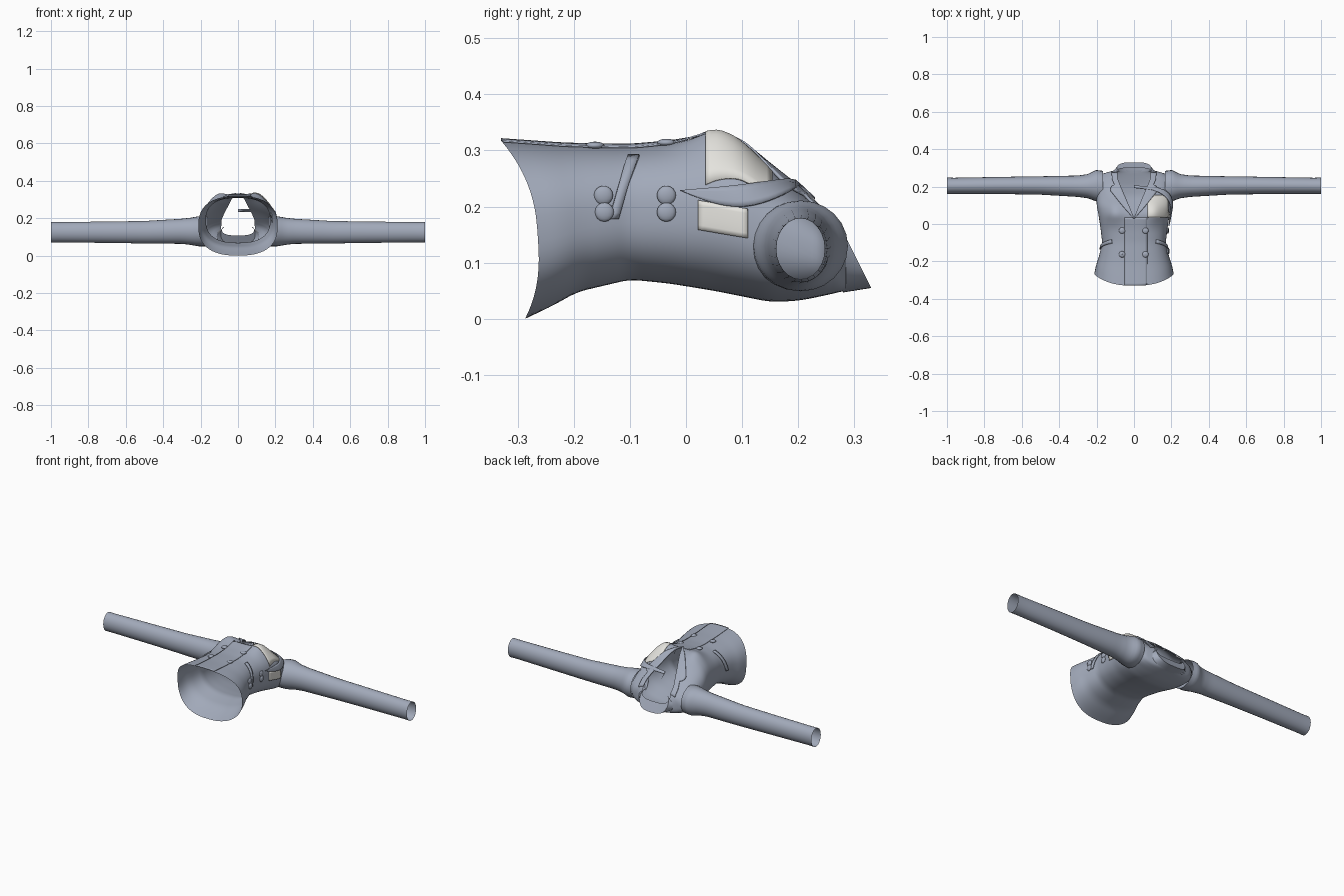
import bpy, bmesh, math
from mathutils import Vector

if "Cube" in bpy.data.objects:
    bpy.data.objects.remove(bpy.data.objects["Cube"])


def material(name, rgb):
    m = bpy.data.materials.new(name)
    m.diffuse_color = (*rgb, 1)
    m.use_nodes = True
    m.node_tree.nodes["Principled BSDF"].inputs["Base Color"].default_value = m.diffuse_color
    return m


CLOTH = material("blue grey cloth", (0.36, 0.40, 0.49))
WHITE = material("off white patch", (0.78, 0.77, 0.73))
P = 0.8  # squareness of the torso cross-section

# Torso sections: y, half width, back z, front z
TORSO = [(-.30, .212, .0, .318), (-.25, .204, .022, .314), (-.2, .19, .048, .31),
         (-.1, .17, .07, .308), (-.03, .178, .063, .314), (.05, .19, .05, .327),
         (.1, .2, .04, .31), (.15, .2, .03, .27), (.2, .2, .032, .233),
         (.25, .195, .042, .187), (.27, .165, .047, .17), (.285, .112, .05, .155)]
NECK = [(.03, 0), (.24, .088), (.285, .09)]
LAPEL = [(.03, .006), (.1, .035), (.18, .065), (.2, .05), (.21, .03), (.275, .03)]


def lerp(table, y, i=1, extend=False):
    if not extend:
        y = min(max(y, table[0][0]), table[-1][0])
    k = 0
    while k < len(table) - 2 and y > table[k + 1][0]:
        k += 1
    a, b = table[k], table[k + 1]
    return a[i] + (b[i] - a[i]) * (y - a[0]) / (b[0] - a[0])


def section(y):
    offsets = (-.016, -.008, 0, .008, .016)
    if y > .265:
        offsets = (0,)
    w, lo, hi = (sum(lerp(TORSO, y + o, i, True) for o in offsets) / len(offsets)
                 for i in (1, 2, 3))
    return w, (lo + hi) / 2, (hi - lo) / 2


def power(v):
    return math.copysign(abs(v) ** P, v)


def surface(phi, y, off=0.0):
    """Point on the torso; phi is measured from the chest centre."""
    w, zc, h = section(y)
    c = math.cos(phi)
    x, z = w * power(math.sin(phi)), zc + h * power(c)
    n = Vector((x / w ** 2, 0, (z - zc) / h ** 2)).normalized()
    if c > 0:  # chest fullness
        z += .02 * math.exp(-((abs(x) - .105) / .045) ** 2 - ((y - .06) / .06) ** 2)
    t = min(max((-.1 - y) / .2, 0), 1)  # curved hem
    return Vector((x, y + t * (.035 - .0215 * c - .0435 * c * c), z)) + n * off


def phi_x(x, y):
    r = min(abs(x) / section(y)[0], 1)
    return math.copysign(math.asin(r ** (1 / P)), x)


def phi_z(z, y):
    _, zc, h = section(y)
    r = min(max((z - zc) / h, -1), 1)
    return math.acos(math.copysign(abs(r) ** (1 / P), r))


def grid(name, fn, nu, nv, mat=CLOTH, thick=0, wrap=False, angle=40):
    """Surface through fn(u, v) for u, v in 0..1; wrap closes it along u."""
    bm = bmesh.new()
    cols = nu if wrap else nu + 1
    vs = [[bm.verts.new(fn(i / nu, j / nv)) for i in range(cols)] for j in range(nv + 1)]
    for j in range(nv):
        for i in range(nu):
            k = (i + 1) % cols
            bm.faces.new((vs[j][i], vs[j][k], vs[j + 1][k], vs[j + 1][i]))
    bmesh.ops.recalc_face_normals(bm, faces=bm.faces)
    me = bpy.data.meshes.new(name)
    bm.to_mesh(me)
    bm.free()
    ob = bpy.data.objects.new(name, me)
    bpy.context.collection.objects.link(ob)
    me.materials.append(mat)
    if thick:
        s = ob.modifiers.new("thickness", 'SOLIDIFY')
        s.thickness, s.offset = thick, 0
    bpy.ops.object.select_all(action='DESELECT')
    bpy.context.view_layer.objects.active = ob
    ob.select_set(True)
    bpy.ops.object.shade_smooth_by_angle(angle=math.radians(angle))
    return ob


# Torso shell, open at the hem and along the V neck
def torso(u, v):
    y = -.30 + .585 * v
    start = phi_x(lerp(NECK, y), y)
    return surface(start + u * (2 * math.pi - 2 * start), y)


grid("torso", torso, 72, 78)


# Front overlap
def overlap(u, v):
    y = -.30 + .335 * v
    return surface(phi_x(-.05 + .12 * u, y), y, .0025)


grid("front_overlap", overlap, 10, 30, thick=.003)

# Lapels, side welts and sleeves, mirrored
SLEEVE = [(.165, .2, .084, .13, .08), (.205, .205, .084, .13, .081), (.22, .204, .076, .13, .079),
          (.25, .202, .064, .13, .073), (.3, .202, .057, .13, .067), (.5, .206, .049, .125, .060),
          (.7, .206, .046, .125, .057), (.97, .204, .043, .125, .054), (1., .204, .044, .125, .055)]
for side, s in (("right", 1), ("left", -1)):
    def lapel(u, v):
        y = .03 + .245 * v
        x = lerp(NECK, y) - .002 + u * lerp(LAPEL, y)
        return surface(s * phi_x(x, y), y, .006)

    def welt(u, v):
        z = .178 + .11 * v
        y = -.135 + (z - .178) * .38 + .02 * (u - .5)
        return surface(s * phi_z(z, y), y, .004)

    def sleeve(u, v):
        x = .165 + .835 * v ** 1.5
        a = 2 * math.pi * u
        yc, ry, zc, rz = (lerp(SLEEVE, x, i) for i in (1, 2, 3, 4))
        return Vector((s * x, yc + ry * math.cos(a), zc + rz * math.sin(a)))

    grid(side + "_lapel", lapel, 6, 30, thick=.005)
    grid(side + "_welt", welt, 2, 10, thick=.006)
    grid(side + "_sleeve", sleeve, 24, 32, wrap=True)


# Turned collar: outer fall, rim and inner stand
def collar(u, v):
    a = .85 + u * (2 * math.pi - 1.7)
    sx, c = math.sin(a), math.cos(a)
    wide = math.copysign(abs(sx) ** .6, sx)
    zr = .055 + .06 * (1 + c)
    base = Vector((.114 * sx, .28, .103 + .056 * c))
    rim = Vector((.092 * wide, .33 - .5 * (zr - .055), zr))
    stand = Vector((.086 * wide, .30 - .012 * (1 + c), .108 + .027 * (1 + c)))
    return base.lerp(rim, v * 2) if v <= .5 else rim.lerp(stand, v * 2 - 1)


grid("collar", collar, 32, 4)


# White chest patch and side patch
def chest_patch(u, v):
    y = .035 + .118 * v
    return surface(phi_x(.072 + .11 * u, y), y, .003)


def side_patch(u, v):
    y = .022 + .088 * v
    return surface(phi_z(.16 - .015 * v + .05 * u, y), y, .004)


grid("chest_patch", chest_patch, 10, 12, WHITE, .003)
grid("side_patch", side_patch, 6, 8, WHITE, .003)


# Crescent flap under the arm side of the chest
def side_flap(u, v):
    y = -.01 + .24 * v
    top = .225 + .018 * v
    return surface(phi_z(top - u * .036 * math.sin(math.pi * v), y), y, .009)


grid("side_flap", side_flap, 4, 20, thick=.005)


# Buttons
def button(name, centre, scale):
    def dome(u, v):
        a, b = 2 * math.pi * u, math.pi * (.02 + .96 * v)
        d = (math.sin(b) * math.cos(a), math.sin(b) * math.sin(a), math.cos(b))
        return centre + Vector([d[i] * scale[i] for i in range(3)])
    grid(name, dome, 16, 8, wrap=True, angle=60)


for y in (-.155, -.035):
    for x in (-.063, .06):
        button("front_button", surface(phi_x(x, y), y, .003), (.017, .017, .007))
    for z in (.19, .219):
        button("side_button", surface(phi_z(z, y), y, .003), (.007, .017, .017))
